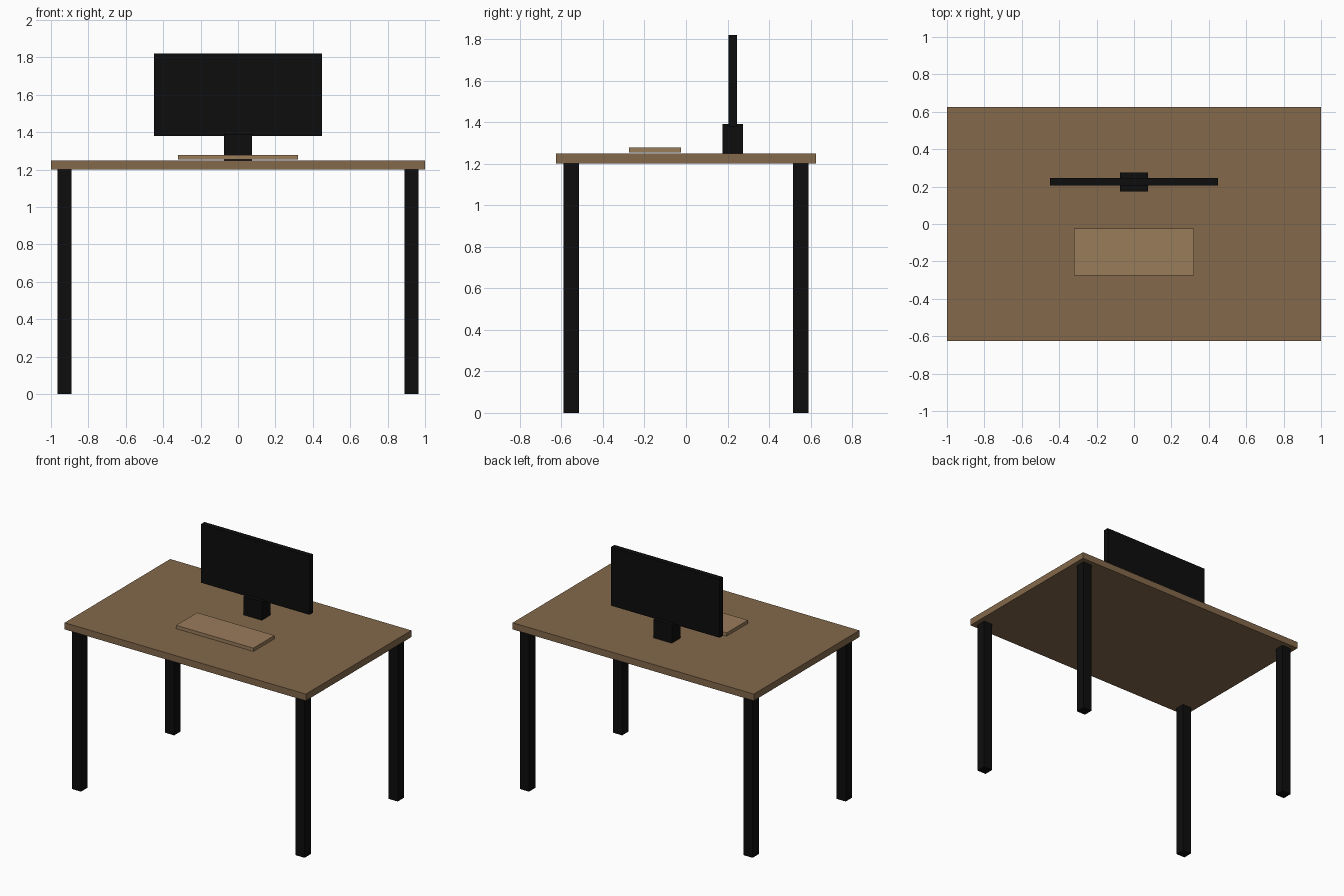
import bpy

if "Cube" in bpy.data.objects:
    bpy.data.objects.remove(bpy.data.objects["Cube"])


def material(name, rgb):
    mat = bpy.data.materials.new(name)
    mat.diffuse_color = (*rgb, 1.0)
    mat.use_nodes = True
    mat.node_tree.nodes["Principled BSDF"].inputs["Base Color"].default_value = mat.diffuse_color
    return mat


wood = material("wood", (0.23, 0.14, 0.07))
light_wood = material("light_wood", (0.32, 0.20, 0.105))
black = material("black", (0.004, 0.004, 0.004))


def box(name, center, size, mat):
    bpy.ops.mesh.primitive_cube_add(size=1, location=center)
    obj = bpy.context.object
    obj.name = name
    obj.scale = size
    bpy.ops.object.transform_apply(location=False, rotation=False, scale=True)
    obj.data.materials.append(mat)
    return obj


# Table top
box("desk_top", (0, 0, 1.225), (2.0, 1.25, 0.05), wood)

# Four square legs
for side, x in (("left", -0.927), ("right", 0.927)):
    for end, y in (("front", -0.552), ("back", 0.552)):
        box(f"{end}_{side}_leg", (x, y, 0.6), (0.075, 0.075, 1.2), black)

# Monitor on its block stand
box("monitor_stand", (0, 0.225, 1.32), (0.15, 0.10, 0.14), black)
box("monitor_screen", (0, 0.225, 1.60), (0.90, 0.04, 0.44), black)

# Keyboard slab, just above the table top
box("keyboard", (0, -0.15, 1.2665), (0.64, 0.25, 0.025), light_wood)
